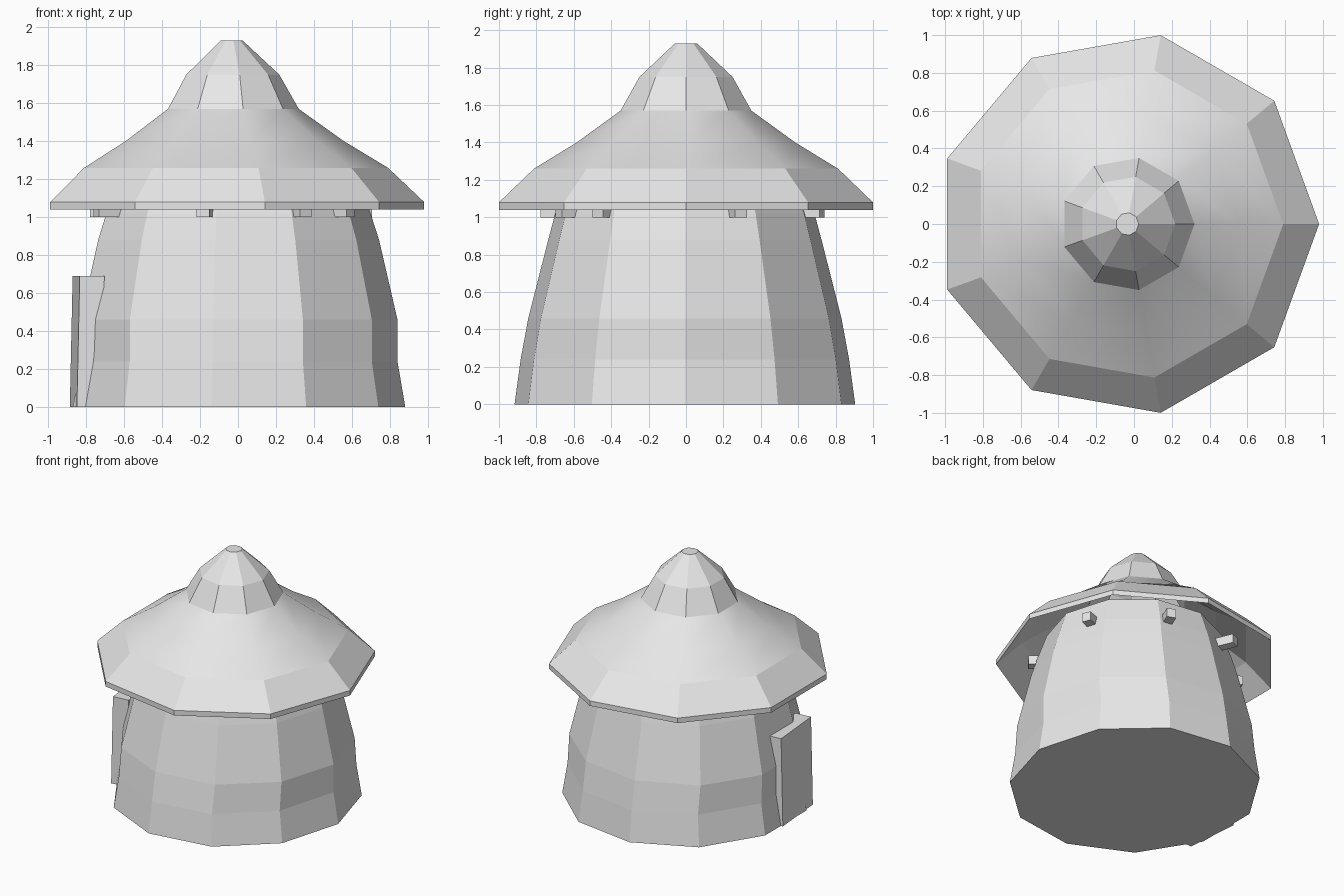
import bpy, bmesh
from math import cos, sin, pi, radians
from mathutils import Matrix, Vector

cube = bpy.data.objects.get("Cube")
if cube:
    bpy.data.objects.remove(cube, do_unlink=True)

# One plain clay colour
clay = bpy.data.materials.new("grey_clay")
clay.use_nodes = True
grey = (0.8, 0.8, 0.8, 1)
clay.diffuse_color = grey
clay.node_tree.nodes["Principled BSDF"].inputs["Base Color"].default_value = grey


def add_object(name, bm):
    mesh = bpy.data.meshes.new(name)
    bmesh.ops.recalc_face_normals(bm, faces=bm.faces)
    bm.to_mesh(mesh)
    bm.free()
    mesh.materials.append(clay)
    obj = bpy.data.objects.new(name, mesh)
    bpy.context.collection.objects.link(obj)
    return obj


def lathe(name, profile, sides, centre, smooth_bands=()):
    """Stack rings of (x radius, y radius, height) and cap both ends."""
    bm = bmesh.new()
    rings = []
    for rx, ry, z in profile:
        angles = [2 * pi * i / sides for i in range(sides)]
        rings.append([bm.verts.new((centre[0] + rx * cos(a),
                                    centre[1] + ry * sin(a), z)) for a in angles])
    for band, (low, high) in enumerate(zip(rings, rings[1:])):
        for i in range(sides):
            j = (i + 1) % sides
            face = bm.faces.new((low[i], low[j], high[j], high[i]))
            face.smooth = band in smooth_bands
    bm.faces.new(rings[0])
    bm.faces.new(rings[-1])
    return add_object(name, bm)


def box(name, size, matrix, lean=0):
    """Box standing on its base; lean moves the top along local x."""
    bm = bmesh.new()
    bmesh.ops.create_cube(bm, size=1)
    for v in bm.verts:
        v.co.z += 0.5
        v.co = Vector(v.co[k] * size[k] for k in range(3))
        if v.co.z > 0:
            v.co.x += lean
    bm.transform(matrix)
    return add_object(name, bm)


# Tapered eleven-sided wall
lathe("wall", [(0.893, 0.92, 0), (0.852, 0.887, 0.24), (0.852, 0.846, 0.46),
               (0.755, 0.738, 0.88), (0.71, 0.70, 1.02), (0.64, 0.63, 1.22)],
      11, (-0.012, -0.006))

# Nine-sided roof shell: underside first, then rim, eaves, slope and cap
roof_centre = Vector((-0.035, 0, 0))
outer = [(1.015, 1.08), (0.825, 1.26), (0.593, 1.40),
         (0.355, 1.57), (0.253, 1.75), (0.06, 1.93)]
inner = [(r, z - 0.04) for r, z in reversed(outer)]
lathe("roof", [(r, r, z) for r, z in inner + outer], 9, roof_centre, (7, 8))

# Beam ends poking out under the eaves
for n, angle in enumerate((22, 68, 113, 159, 205, 259, 300, 323)):
    turn = Matrix.Rotation(radians(angle), 4, 'Z')
    place = Matrix.Translation(roof_centre) @ turn @ Matrix.Translation((0.66, 0, 1.0))
    box(f"beam_{n + 1}", (0.25, 0.07, 0.07), place)

# Thick door slab leaning against the wall
place = (Matrix.Translation((-0.867, -0.16, 0)) @ Matrix.Rotation(radians(5), 4, 'Z')
         @ Matrix.Translation((0.065, 0, 0)))
box("door", (0.13, 0.43, 0.69), place, 0.015)
